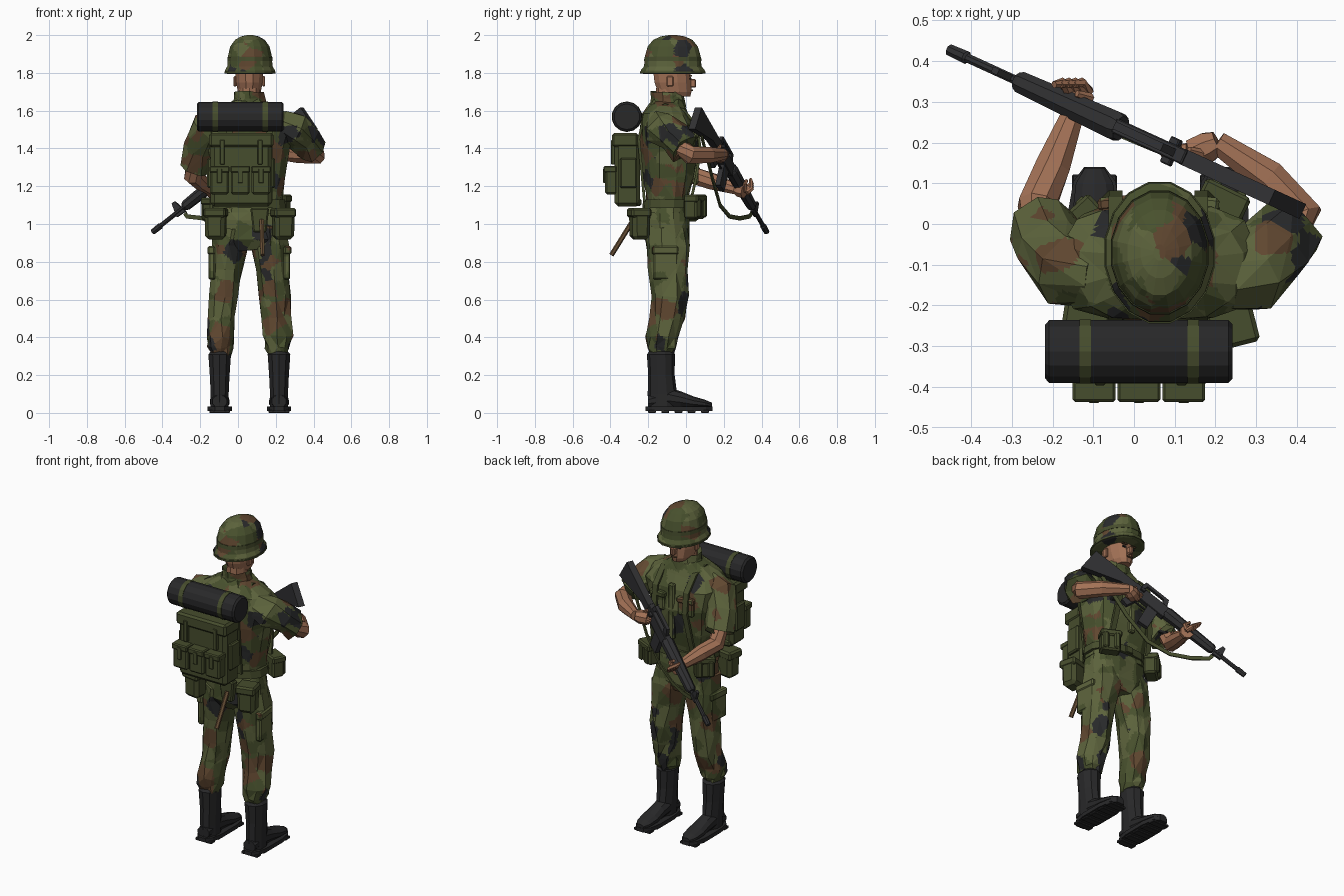
import bpy, bmesh, math, random
from mathutils import Vector, Matrix, noise

random.seed(7)
if "Cube" in bpy.data.objects:
    bpy.data.objects.remove(bpy.data.objects["Cube"], do_unlink=True)


def material(name, r, g, b):
    m = bpy.data.materials.new(name)
    m.use_nodes = True
    m.diffuse_color = (r, g, b, 1)
    m.node_tree.nodes["Principled BSDF"].inputs["Base Color"].default_value = (r, g, b, 1)
    return m


CAMO = [material("light olive", .108, .125, .045), material("leaf green", .066, .083, .027),
        material("camo brown", .115, .062, .029), material("camo black", .022, .023, .024)]
GEAR = material("webbing green", .062, .074, .026)
SKIN = material("skin", .36, .165, .092)
BLACK = material("boot black", .021, .021, .022)
GUN = material("gun metal", .03, .03, .032)
WOOD = material("wood brown", .13, .075, .035)
CX = .06


def camo_index(p):
    # one colour for each irregular patch of space
    cell = noise.voronoi(Vector(p) * 12)[1][0]
    v = math.sin(cell.dot(Vector((12.99, 78.23, 37.72)))) * 437.58 % 1
    return 0 if v < .38 else 1 if v < .71 else 2 if v < .89 else 3


def finish(name, bm, mat, wrinkle=0):
    bmesh.ops.recalc_face_normals(bm, faces=bm.faces)
    if wrinkle:
        for v in bm.verts:
            v.co += Vector([random.uniform(-wrinkle, wrinkle) for _ in range(3)])
    if mat is CAMO:
        bmesh.ops.triangulate(bm, faces=bm.faces)
        for _ in range(5):
            long_edges = [e for e in bm.edges if e.calc_length() > .021]
            if long_edges:
                bmesh.ops.subdivide_edges(bm, edges=long_edges, cuts=1)
                bmesh.ops.triangulate(bm, faces=bm.faces)
        for f in bm.faces:
            f.material_index = camo_index(f.calc_center_median())
    me = bpy.data.meshes.new(name)
    bm.to_mesh(me)
    bm.free()
    for m in (mat if mat is CAMO else [mat]):
        me.materials.append(m)
    ob = bpy.data.objects.new(name, me)
    bpy.context.collection.objects.link(ob)


def bridge(name, rings, mat, wrinkle=0):
    bm = bmesh.new()
    loops = [[bm.verts.new(p) for p in ring] for ring in rings]
    n = len(loops[0])
    for a, b in zip(loops, loops[1:]):
        for i in range(n):
            bm.faces.new((a[i], a[(i + 1) % n], b[(i + 1) % n], b[i]))
    bm.faces.new(loops[0])
    bm.faces.new(loops[-1])
    finish(name, bm, mat, wrinkle)


def loft(name, rows, mat, n=10, axis="z", wrinkle=0, power=1.0):
    """Rows are centre x, y, z and two radii, across the given axis."""
    v = Vector((0, 1, 0)) if axis == "z" else Vector((0, 0, 1))
    rings = []
    for x, y, z, a, b in rows:
        ring = []
        for i in range(n):
            t = 2 * math.pi * (i + .5) / n
            c, s = (math.copysign(abs(k) ** power, k) for k in (math.cos(t), math.sin(t)))
            ring.append(Vector((x + a * c, y, z)) + v * b * s)
        rings.append(ring)
    bridge(name, rings, mat, wrinkle)


def sweep(name, path, radii, mat, n=8, wide=(1, 0, 0), wrinkle=0):
    """Tube along a path; a tuple as radii makes a flat strap."""
    pts = [Vector(p) for p in path]
    rings = []
    for i, p in enumerate(pts):
        t = (pts[min(i + 1, len(pts) - 1)] - pts[max(i - 1, 0)]).normalized()
        side = Vector(wide)
        side = (side - side.dot(t) * t).normalized()
        up = t.cross(side)
        a, b = radii if isinstance(radii, tuple) else (radii[i], radii[i])
        rings.append([p + side * a * math.cos(2 * math.pi * (k + .5) / n)
                      + up * b * math.sin(2 * math.pi * (k + .5) / n) for k in range(n)])
    bridge(name, rings, mat, wrinkle)


def box(name, centre, size, mat, turn=0, bevel=.008, frame=Matrix(), taper=1):
    bm = bmesh.new()
    bmesh.ops.create_cube(bm, size=1)
    for v in bm.verts:
        k = taper if v.co.z < 0 else 1
        v.co = Vector((v.co.x * size[0] * k, v.co.y * size[1] * k, v.co.z * size[2]))
    if bevel:
        bmesh.ops.bevel(bm, geom=bm.edges[:], offset=bevel, segments=1, affect="EDGES")
    bm.transform(frame @ Matrix.Translation(centre) @ Matrix.Rotation(turn, 4, "Z"))
    finish(name, bm, mat)


# helmet with brim and band
HX, HY = .063, -.07
loft("helmet", [(HX, HY, 1.795, .122, .16), (HX, HY, 1.80, .136, .175), (HX, HY, 1.815, .134, .172),
                (HX, HY, 1.835, .122, .155), (HX, HY, 1.89, .118, .15), (HX, HY, 1.94, .106, .135),
                (HX, HY, 1.975, .08, .106), (HX, HY, 1.993, .048, .064), (HX, HY, 2.0, .015, .02)],
     CAMO, n=16)
loft("helmet_band", [(HX, HY, 1.862, .122, .155), (HX, HY, 1.885, .121, .153)], GEAR, n=16)
loft("helmet_edge", [(HX, HY, 1.798, .138, .177), (HX, HY, 1.808, .138, .177)], GEAR, n=16)

# head
loft("neck", [(CX, -.095, 1.60, .058, .065), (CX, -.09, 1.72, .058, .07)], SKIN)
loft("head", [(CX, -.05, 1.675, .045, .075), (CX, -.06, 1.70, .063, .092),
              (CX, -.07, 1.75, .073, .1), (CX, -.075, 1.81, .076, .102)], SKIN, n=12)
box("nose", (CX, .036, 1.745), (.024, .035, .045), SKIN, bevel=.006)
box("mouth", (CX, .031, 1.708), (.038, .012, .008), WOOD, bevel=.002)
for s in (-1, 1):
    box("ear", (CX + s * .076, -.085, 1.755), (.016, .035, .055), SKIN, bevel=.005)
    box("eye", (CX + s * .03, .024, 1.768), (.022, .009, .008), BLACK, bevel=0)
    box("eyebrow", (CX + s * .03, .025, 1.785), (.034, .012, .007), WOOD, bevel=0)

# shirt
loft("shirt", [(CX, -.10, 1.06, .185, .118), (CX, -.10, 1.13, .175, .112), (CX, -.09, 1.25, .19, .135),
               (CX, -.09, 1.40, .215, .155), (CX, -.10, 1.52, .245, .148), (CX, -.11, 1.585, .205, .125),
               (CX, -.105, 1.63, .13, .10), (CX, -.10, 1.655, .08, .08)], CAMO, n=14, wrinkle=.008, power=.75)
loft("collar", [(CX, -.095, 1.62, .10, .095), (CX, -.095, 1.665, .086, .09), (CX, -.10, 1.70, .082, .085),
                (CX, -.09, 1.64, .06, .06)], CAMO, n=10, wrinkle=.005)
box("shirt_placket", (CX, .05, 1.38), (.04, .03, .34), CAMO)
for s in (-1, 1):
    box("chest_pocket", (CX + s * .095, .047, 1.43), (.10, .03, .11), CAMO, turn=-s * .1)
    box("chest_pocket_flap", (CX + s * .095, .052, 1.47), (.108, .034, .035), CAMO, turn=-s * .1)

# sleeves, bare arms and hands
ARMS = [("left", [(-.09, -.125, 1.53), (-.16, -.115, 1.50), (-.20, -.06, 1.41), (-.222, -.005, 1.31), (-.225, 0, 1.32)],
         [(-.228, -.01, 1.34), (-.238, .045, 1.255), (-.20, .14, 1.225), (-.152, .265, 1.185)],
         (-.13, .31, 1.175), (-.025, .033, .034)),
        ("right", [(.22, -.13, 1.525), (.29, -.12, 1.50), (.345, -.06, 1.455), (.388, -.01, 1.395), (.385, 0, 1.40)],
         [(.385, -.015, 1.40), (.415, .02, 1.365), (.33, .115, 1.365), (.205, .2, 1.37)],
         (.145, .172, 1.36), (-.035, -.005, -.012))]
for label, sleeve, arm, palm, reach in ARMS:
    sweep(label + "_sleeve", sleeve, [.08, .098, .091, .083, .05], CAMO, wrinkle=.01, wide=(0, 1, 0))
    sweep(label + "_forearm", arm, [.045, .05, .046, .03], SKIN, wide=(0, 0, 1))
    wrist, end, tip = Vector(arm[-1]), Vector(palm), Vector(reach)
    sweep(label + "_hand", [wrist, wrist.lerp(end, .4), end], [.03, .04, .04], SKIN, wide=(0, 0, 1))
    for k in range(4):
        base = end + Vector((.016 * (k - 1.5) - .005, .014, .018 - .01 * k))
        sweep(label + "_finger", [base, base + tip * .7, base + tip + Vector((-.012, -.015, .01))],
              [.014, .013, .009], SKIN, n=6, wide=(0, .3, 1))
    sweep(label + "_thumb", [end, end + Vector((.02, 0, .035)), end + Vector((-.01, .01, .055))],
          [.015, .013, .009], SKIN, n=6, wide=(0, 1, 0))

# trousers and boots
loft("trouser_seat", [(CX, -.095, .86, .13, .09), (CX, -.098, .92, .19, .122), (CX, -.10, 1.02, .193, .125),
                      (CX, -.10, 1.10, .178, .115)], CAMO, n=12, wrinkle=.006, power=.85)
LEG = [(.152, -.135, .31, .052, .06), (.152, -.13, .35, .07, .076), (.15, -.125, .40, .077, .082),
       (.143, -.10, .50, .074, .085), (.135, -.085, .62, .081, .094), (.122, -.09, .75, .09, .107),
       (.108, -.095, .88, .10, .118), (.10, -.10, .98, .092, .115)]
SHAFT = [(-.125, .03, .05, .075), (-.125, .10, .05, .078), (-.13, .20, .055, .07),
         (-.133, .31, .063, .074), (-.133, .325, .05, .062)]
FOOT = [(-.2, .06, .04, .035), (-.09, .08, .05, .055), (-.03, .07, .05, .045),
        (.04, .055, .055, .032), (.10, .047, .048, .023), (.137, .04, .025, .014)]
for label, s in (("left", -1), ("right", 1)):
    loft(label + "_trouser_leg", [(CX + s * x, *rest) for x, *rest in LEG], CAMO, wrinkle=.011)
    box(label + "_cargo_pocket", (CX + s * .193, -.11, .79), (.035, .13, .17), CAMO, turn=s * .1)
    box(label + "_cargo_flap", (CX + s * .196, -.11, .86), (.04, .138, .045), CAMO, turn=s * .1)
    bx = CX + s * .157
    loft(label + "_boot_shaft", [(bx, *row) for row in SHAFT], BLACK)
    loft(label + "_boot_foot", [(bx, *row) for row in FOOT], BLACK, axis="y")
    loft(label + "_boot_sole", [(bx, -.038, z, .066, .182) for z in (.01, .034)], BLACK, n=12, power=.7)
    for k in range(5):
        box("sole_lug", (bx, -.18 + k * .07, .008), (.11, .042, .016), BLACK, bevel=.003)

# belt, pouches and digging tool
loft("belt", [(CX, -.10, 1.085, .197, .13), (CX, -.10, 1.13, .192, .128)], GEAR, n=14, power=.85)
box("belt_buckle", (CX, .03, 1.107), (.05, .012, .04), GEAR, bevel=.003)
for x, turn in ((-.118, -.15), (.24, .25)):
    box("canteen_pouch", (x, -.245, 1.0), (.112, .10, .165), GEAR, turn=turn, bevel=.02, taper=.92)
    box("canteen_flap", (x, -.248, 1.06), (.118, .108, .05), GEAR, turn=turn, bevel=.01)
for px, py, pz, turn in ((.213, .045, 1.09, -.45), (-.125, .0, 1.075, .75)):
    frame = Matrix.Translation((px, py, pz)) @ Matrix.Rotation(turn, 4, "Z")
    box("ammo_pouch", (0, 0, 0), (.115, .075, .125), GEAR, frame=frame, bevel=.01)
    box("ammo_pouch_flap", (0, .005, .045), (.122, .085, .04), GEAR, frame=frame)
    for k in (-1, 1):
        box("pouch_loop", (k * .033, .042, -.005), (.035, .02, .10), GEAR, frame=frame)
box("tool_cover", (.115, -.26, 1.02), (.10, .05, .13), GEAR, taper=.7)
sweep("tool_handle", [(.125, -.28, 1.02), (.13, -.395, .835)], [.013, .013], WOOD, n=6)

# backpack, harness and rolled mat
PX = .017
box("pack_body", (PX, -.31, 1.285), (.325, .135, .385), GEAR, bevel=.02)
box("pack_flap", (PX, -.322, 1.445), (.34, .14, .075), GEAR, bevel=.012)
box("pack_base", (PX, -.30, 1.115), (.30, .13, .04), GEAR, bevel=.01)
for k in (-1, 0, 1):
    x = .012 + k * .11
    box("pack_pocket", (x, -.397, 1.225), (.10, .065, .135), GEAR, bevel=.01)
    box("pack_pocket_flap", (x, -.402, 1.29), (.105, .07, .035), GEAR, bevel=.006)
    box("pack_pocket_tab", (x, -.434, 1.255), (.026, .01, .075), GEAR, bevel=.002)
for s in (-1, 1):
    box("pack_strap", (PX + s * .1, -.385, 1.38), (.025, .022, .13), GEAR, bevel=.003)
    box("pack_side_pocket", (PX + s * .165, -.305, 1.27), (.03, .09, .16), GEAR)
    hx = CX + s * .105
    sweep("harness", [(hx + s * .03, .025, 1.12), (hx + s * .02, .055, 1.25), (hx, .075, 1.40), (hx, .06, 1.52),
                      (hx, -.015, 1.605), (hx, -.11, 1.632), (hx, -.22, 1.58), (hx, -.25, 1.45),
                      (hx, -.22, 1.12)], (.024, .01), GEAR, n=4)
RX, RY, RZ = .012, -.313, 1.568
sweep("rolled_mat", [(RX + d, RY, RZ) for d in (-.23, -.22, .22, .23)], [.068, .079, .079, .068],
      BLACK, n=14, wide=(0, 1, 0))
for x in (-.12, .145):
    sweep("mat_strap", [(x - .014, RY, RZ), (x + .014, RY, RZ)], [.081, .081], GEAR, n=14, wide=(0, 1, 0))

# rifle, built along its own barrel axis
BUTT, MUZZLE = Vector((.35, .06, 1.60)), Vector((-.452, .427, .957))
LENGTH = (MUZZLE - BUTT).length
ahead = (MUZZLE - BUTT).normalized()
across = Vector((0, 0, 1)).cross(ahead).normalized()
above = ahead.cross(across)
FRAME = Matrix.Translation(BUTT) @ Matrix((ahead, across, above)).transposed().to_4x4()


def gun_box(name, x0, x1, z0, z1, width):
    box(name, ((x0 + x1) / 2, 0, (z0 + z1) / 2), (x1 - x0, width, z1 - z0), GUN, bevel=.003, frame=FRAME)


def gun_profile(name, outline, width):
    bridge(name, [[FRAME @ Vector((x, w, z)) for x, z in outline] for w in (-width / 2, width / 2)], GUN)


def gun_tube(name, stations):
    sweep(name, [FRAME @ Vector((x, 0, 0)) for x, r in stations], [r for x, r in stations], GUN, wide=above)


gun_profile("rifle_stock", [(0, .022), (.30, .022), (.30, -.03), (.22, -.035), (0, -.12)], .04)
gun_box("rifle_receiver", .29, .53, -.045, .028, .038)
gun_profile("rifle_grip", [(.31, -.04), (.365, -.04), (.335, -.13), (.29, -.12)], .03)
gun_box("rifle_trigger_guard", .35, .425, -.075, -.067, .014)
gun_profile("rifle_magazine", [(.42, -.04), (.49, -.04), (.505, -.16), (.44, -.165)], .028)
gun_profile("rifle_carry_handle", [(.32, .025), (.33, .072), (.49, .072), (.51, .025), (.475, .025),
                                   (.465, .055), (.35, .055), (.345, .025)], .02)
gun_tube("rifle_handguard", [(.52, .032), (.535, .038), (.85, .029), (.865, .022)])
gun_tube("rifle_barrel", [(.80, .012), (LENGTH - .06, .012), (LENGTH - .055, .017), (LENGTH, .015)])
gun_profile("rifle_front_sight", [(.87, -.025), (.93, -.02), (.91, .055), (.89, .055)], .016)
gun_box("rifle_bolt_knob", .33, .36, 0, .018, .07)
sling = [FRAME @ Vector((.88, 0, -.03)), (-.27, .335, 1.04), (-.18, .285, 1.03), (-.07, .23, 1.04),
         (.05, .18, 1.10), (.17, .14, 1.24), FRAME @ Vector((.12, 0, -.075))]
sweep("rifle_sling", sling, (.005, .016), GEAR, n=4, wide=(.4, .9, 0))
